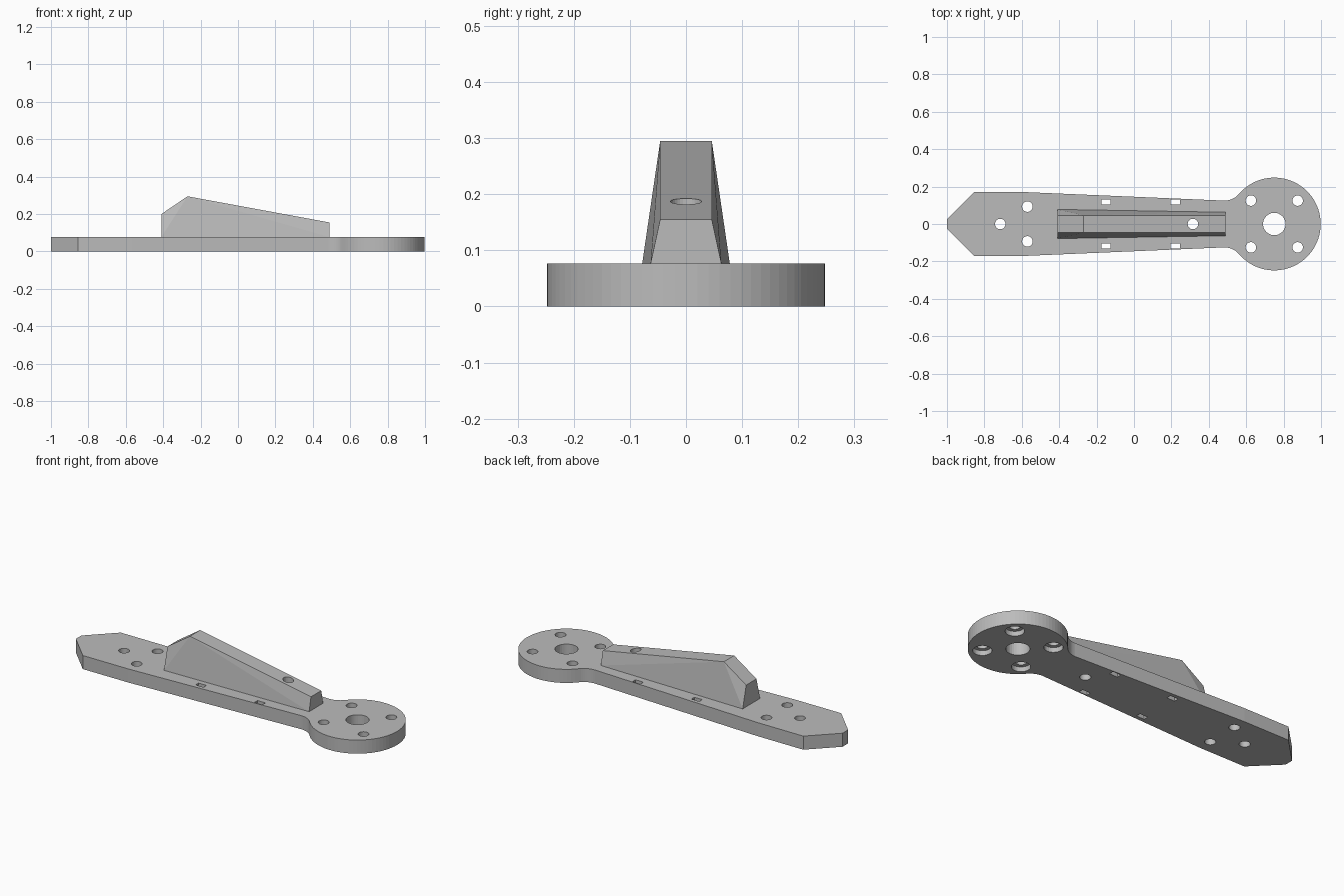
import bpy, bmesh, math
from mathutils import Matrix

old = bpy.data.objects.get("Cube")
if old:
    bpy.data.objects.remove(old, do_unlink=True)

grey = bpy.data.materials.new("plain grey")
grey.use_nodes = True
COLOUR = (0.5, 0.5, 0.5, 1)
grey.diffuse_color = COLOUR
grey.node_tree.nodes["Principled BSDF"].inputs["Base Color"].default_value = COLOUR

THICK = 0.077
HUB_X, HUB_R = 0.75, 0.248


def make_object(name, bm):
    bmesh.ops.recalc_face_normals(bm, faces=bm.faces)
    mesh = bpy.data.meshes.new(name)
    bm.to_mesh(mesh)
    bm.free()
    mesh.materials.append(grey)
    obj = bpy.data.objects.new(name, mesh)
    bpy.context.collection.objects.link(obj)
    return obj


def arc(cx, cy, r, start, end, steps):
    return [(cx + r * math.cos(start + (end - start) * i / steps),
             cy + r * math.sin(start + (end - start) * i / steps))
            for i in range(steps + 1)]


# Arm outline, upper half: pointed end, taper, neck fillet, round hub
neck_y, fillet = 0.125, 0.1
fy = neck_y + fillet
fx = HUB_X - math.sqrt((HUB_R + fillet) ** 2 - fy ** 2)
lean = math.atan2(fy, fx - HUB_X)
half = [(-1, 0.025), (-0.855, 0.17), (-0.57, 0.17)]
half += arc(fx, fy, fillet, -math.pi / 2, lean - math.pi, 8)
half += arc(HUB_X, 0, HUB_R, lean, 0, 30)[1:]
outline = half + [(x, -y) for x, y in reversed(half[:-1])]

bm = bmesh.new()
face = bm.faces.new([bm.verts.new((x, y, 0)) for x, y in outline])
ext = bmesh.ops.extrude_face_region(bm, geom=[face])
bmesh.ops.translate(bm, vec=(0, 0, THICK),
                    verts=[v for v in ext["geom"] if isinstance(v, bmesh.types.BMVert)])
arm = make_object("arm_plate", bm)

# Raised spine: side profile with a half width at each point
profile = [(-0.41, THICK, 0.078), (-0.41, 0.2, 0.046), (-0.27, 0.295, 0.046),
           (0.49, 0.155, 0.046), (0.49, THICK, 0.063)]
bm = bmesh.new()
sides = [[bm.verts.new((x, s * w, z)) for x, z, w in profile] for s in (1, -1)]
for i in range(len(profile)):
    j = (i + 1) % len(profile)
    bm.faces.new((sides[0][i], sides[0][j], sides[1][j], sides[1][i]))
for a, b, c, d, e in sides:
    for tri in ((a, b, c), (a, c, e), (c, d, e)):
        bm.faces.new(tri)
spine = make_object("raised_spine", bm)

# Cutters for the holes, counterbores and slots
bm = bmesh.new()


def cut_round(x, y, r, low=-0.1, high=0.5):
    bmesh.ops.create_cone(bm, cap_ends=True, segments=32, radius1=r, radius2=r,
                          depth=high - low,
                          matrix=Matrix.Translation((x, y, (low + high) / 2)))


cut_round(HUB_X, 0, 0.06)
cut_round(-0.715, 0, 0.028)
cut_round(0.315, 0, 0.028)
for s in (1, -1):
    cut_round(-0.57, s * 0.093, 0.028)
    for dx in (-0.125, 0.125):
        cut_round(HUB_X + dx, s * 0.125, 0.028, low=0.01)
        cut_round(HUB_X + dx, s * 0.125, 0.048, high=0.027)
    for x in (-0.15, 0.22):
        bmesh.ops.create_cube(bm, size=1, matrix=Matrix.Translation((x, s * 0.117, 0))
                              @ Matrix.Diagonal((0.05, 0.027, 0.4, 1)))
cutter = make_object("hole_cutter", bm)
cutter.hide_render = True
cutter.hide_set(True)
cutter.display_type = 'WIRE'

for obj in (arm, spine):
    mod = obj.modifiers.new("holes", 'BOOLEAN')
    mod.operation = 'DIFFERENCE'
    mod.solver = 'EXACT'
    mod.use_self = True
    mod.object = cutter
